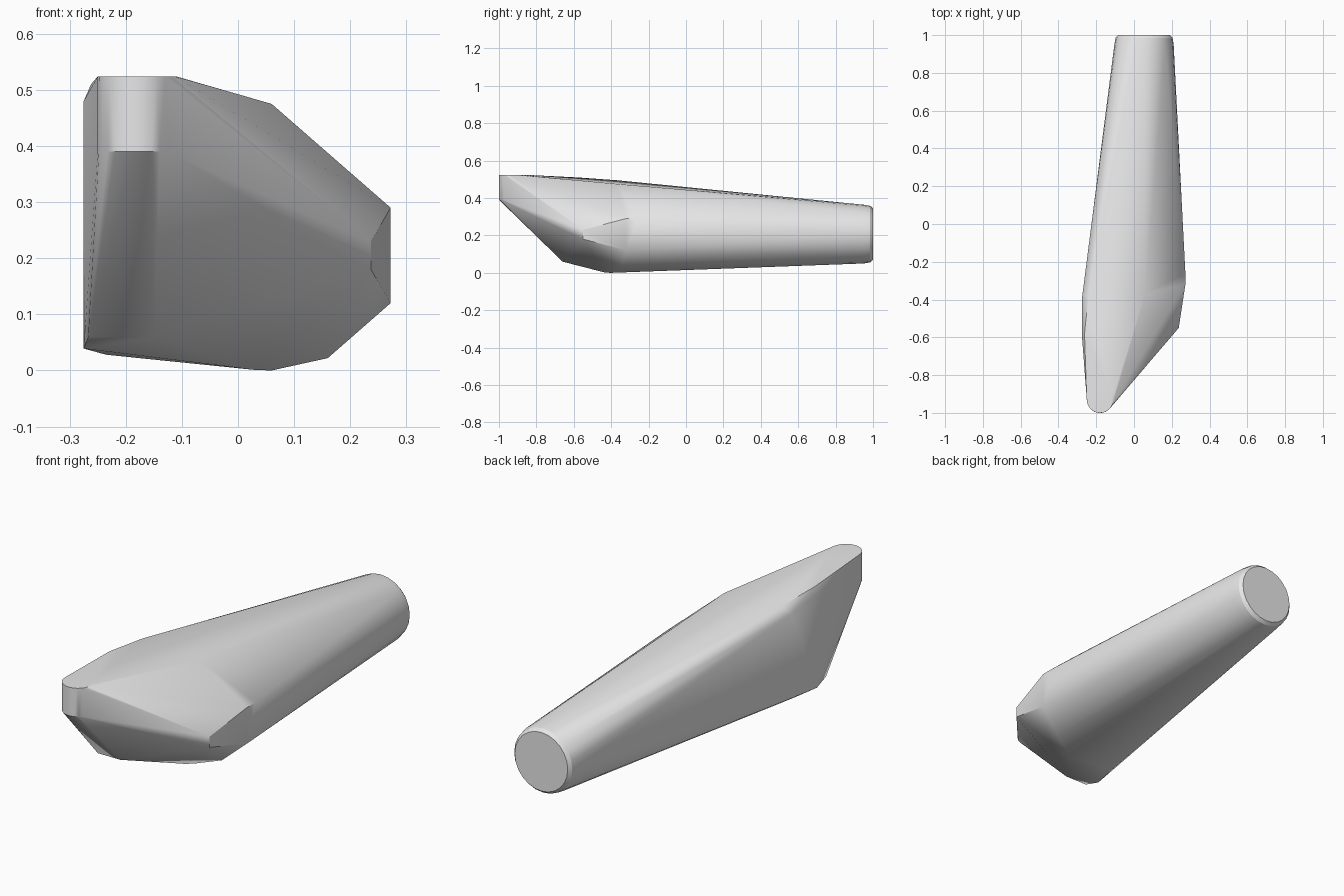
import bpy, bmesh
from math import cos, sin, radians

cube = bpy.data.objects.get("Cube")
if cube:
    bpy.data.objects.remove(cube, do_unlink=True)

# Single plain grey
grey = bpy.data.materials.new("light grey")
grey.use_nodes = True
colour = (0.8, 0.8, 0.8, 1)
grey.diffuse_color = colour
grey.node_tree.nodes["Principled BSDF"].inputs["Base Color"].default_value = colour

bm = bmesh.new()


def arc(centre, radius, start, end, steps, place):
    """Add points along an arc, placed in space by the given function."""
    for i in range(steps + 1):
        a = radians(start + (end - start) * i / steps)
        bm.verts.new(place(centre[0] + radius * cos(a), centre[1] + radius * sin(a)))


# Round butt end with a softened rim
for y, r in ((0.95, 0.157), (0.985, 0.151), (1.0, 0.138)):
    arc((0.053, 0.207), r, 0, 345, 23, lambda u, v: (u, y, v))

# Upright rounded tip: full top, front half of the lower rim
arc((-0.18, -0.93), 0.07, 0, 345, 23, lambda u, v: (u, v, 0.524))
arc((-0.18, -0.93), 0.07, 180, 320, 10, lambda u, v: (u, v, 0.39))

# Corners of the broad body
corners = [
    # upper ridge and flat side
    (0.06, -0.37, 0.475), (-0.24, -0.37, 0.495), (-0.262, -0.58, 0.51),
    (-0.275, -0.6, 0.48), (-0.275, -0.39, 0.46),
    # pointed side
    (0.272, -0.26, 0.29), (0.272, -0.32, 0.29), (0.272, -0.32, 0.12),
    (0.237, -0.55, 0.23), (0.237, -0.55, 0.18),
    # underside
    (0.16, -0.35, 0.022), (0.06, -0.4, 0), (0.03, -0.43, 0.001),
    (-0.15, -0.66, 0.06), (-0.267, -0.66, 0.06),
    (-0.275, -0.58, 0.039), (-0.235, -0.44, 0.028),
]
for p in corners:
    bm.verts.new(p)

# Wrap all sections in one taut skin
bmesh.ops.convex_hull(bm, input=bm.verts[:], use_existing_faces=False)
bmesh.ops.delete(bm, geom=[v for v in bm.verts if not v.link_faces], context="VERTS")
bmesh.ops.dissolve_limit(bm, angle_limit=radians(0.5), verts=bm.verts[:], edges=bm.edges[:])
bmesh.ops.recalc_face_normals(bm, faces=bm.faces[:])

mesh = bpy.data.meshes.new("tapered_body")
bm.to_mesh(mesh)
bm.free()
mesh.materials.append(grey)
body = bpy.data.objects.new("tapered_body", mesh)
bpy.context.collection.objects.link(body)

bpy.ops.object.select_all(action="DESELECT")
body.select_set(True)
bpy.context.view_layer.objects.active = body
bpy.ops.object.shade_smooth_by_angle(angle=radians(30))
